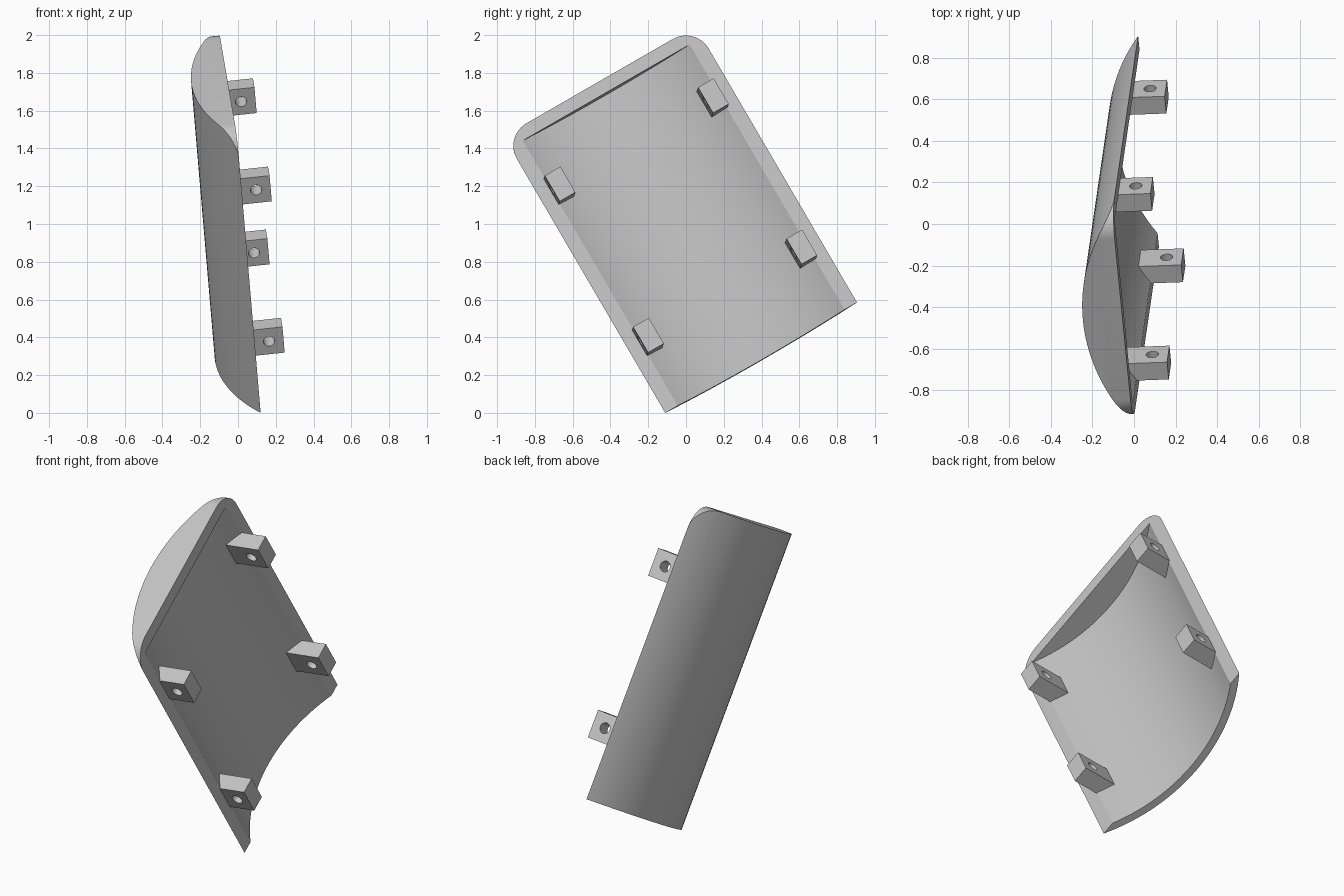
import bpy, bmesh, math
from mathutils import Matrix, Vector

cube = bpy.data.objects.get("Cube")
if cube:
    bpy.data.objects.remove(cube)

# Panel frame: local x across the width, y along the length, z out of the open side
W, L, DEPTH, WALL, END, ROUND = 1.176, 1.70, 0.192, 0.043, 0.07, 0.14
across = Vector((-0.085, 0.863, 0.497)).normalized()
along = Vector((-0.074, -0.498, 0.864))
along = (along - across * along.dot(across)).normalized()
out = across.cross(along)
FRAME = Matrix.Translation((0.12, -0.11, 0)) @ Matrix((across, along, out)).transposed().to_4x4()

grey = bpy.data.materials.new("plain grey")
grey.use_nodes = True
COLOUR = (0.56, 0.56, 0.56, 1)
grey.diffuse_color = COLOUR
grey.node_tree.nodes["Principled BSDF"].inputs["Base Color"].default_value = COLOUR


def finish(name, bm):
    bmesh.ops.recalc_face_normals(bm, faces=bm.faces)
    mesh = bpy.data.meshes.new(name)
    bm.to_mesh(mesh)
    bm.free()
    mesh.materials.append(grey)
    obj = bpy.data.objects.new(name, mesh)
    bpy.context.collection.objects.link(obj)
    return obj


def prism(name, outline, direction):
    """Extrude a closed outline of 3D points along a direction."""
    bm = bmesh.new()
    face = bm.faces.new([bm.verts.new(p) for p in outline])
    new = bmesh.ops.extrude_face_region(bm, geom=[face])["geom"]
    bmesh.ops.translate(bm, verts=[v for v in new if isinstance(v, bmesh.types.BMVert)], vec=direction)
    return finish(name, bm)


def rod(name, radius, centre, axis, start, end, sides):
    """Cylinder along local x or y."""
    bm = bmesh.new()
    turn = Matrix.Rotation(math.pi / 2, 4, "Y" if axis == "X" else "X")
    middle = Vector(centre)
    middle["XYZ".index(axis)] = (start + end) / 2
    bmesh.ops.create_cone(bm, cap_ends=True, segments=sides, radius1=radius, radius2=radius,
                          depth=end - start, matrix=Matrix.Translation(middle) @ turn)
    return finish(name, bm)


def combine(obj, tool, operation):
    """Apply a boolean and discard the tool."""
    tool.hide_render = True
    mod = obj.modifiers.new("cut", "BOOLEAN")
    mod.object, mod.operation, mod.solver = tool, operation, "EXACT"
    bpy.context.view_layer.objects.active = obj
    bpy.ops.object.modifier_apply(modifier=mod.name)
    bpy.data.objects.remove(tool)


def place(obj):
    obj.matrix_world = FRAME
    bpy.ops.object.select_all(action="DESELECT")
    obj.select_set(True)
    bpy.context.view_layer.objects.active = obj
    bpy.ops.object.shade_smooth_by_angle(angle=math.radians(30))


# Curved shell: rounded plan shape trimmed to a cylinder, then hollowed up to the end wall
plan = [(0, 0, -0.3), (W, 0, -0.3)]
for cx, first in ((W - ROUND, 0), (ROUND, 90)):
    for i in range(13):
        a = math.radians(first + i * 7.5)
        plan.append((cx + ROUND * math.cos(a), L - ROUND + ROUND * math.sin(a), -0.3))
shell = prism("curved_shell", plan, (0, 0, 0.3))
radius = ((W / 2) ** 2 + DEPTH ** 2) / (2 * DEPTH)
centre = (W / 2, 0, radius - DEPTH)
combine(shell, rod("outer_tool", radius, centre, "Y", -0.2, L + 0.2, 180), "INTERSECT")
combine(shell, rod("inner_tool", radius - WALL, centre, "Y", -0.2, L - END, 180), "DIFFERENCE")
place(shell)

# Four mounting lugs with cross holes, their slanted feet sunk in the shell
HALF, LENGTH, TIP = 0.048, 0.158, 0.157
for side, mirror in (("left", False), ("right", True)):
    for row, y in (("lower", 0.39), ("upper", 1.32)):
        section = [(-HALF, -0.02), (HALF, -0.075), (HALF, TIP), (-HALF, TIP)]
        outline = []
        for x, z in section:
            x += 0.118
            outline.append((W - x if mirror else x, y - LENGTH / 2, z))
        lug = prism(f"{row}_{side}_lug", outline, (0, LENGTH, 0))
        mid = W - 0.118 if mirror else 0.118
        combine(lug, rod("hole_tool", 0.03, (0, y, 0.08), "X", mid - 0.1, mid + 0.1, 32), "DIFFERENCE")
        place(lug)
